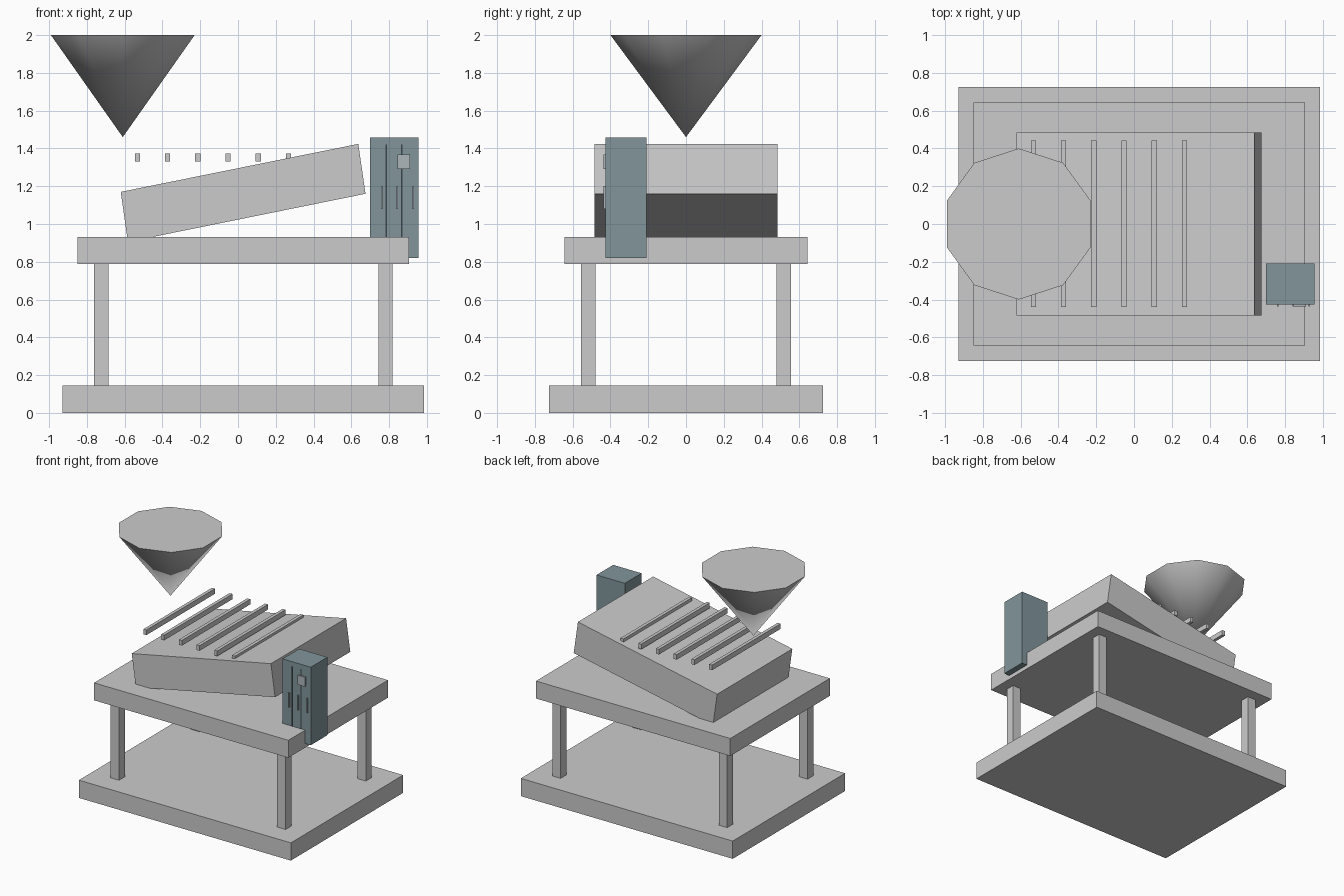
import bpy, bmesh, math

if "Cube" in bpy.data.objects:
    bpy.data.objects.remove(bpy.data.objects["Cube"])


def material(name, rgb):
    m = bpy.data.materials.new(name)
    m.diffuse_color = (*rgb, 1)
    m.use_nodes = True
    m.node_tree.nodes["Principled BSDF"].inputs["Base Color"].default_value = m.diffuse_color
    return m


def prism(name, profile, y0, y1, mat=None):
    """Extrude an x-z profile along y."""
    bm = bmesh.new()
    face = bm.faces.new([bm.verts.new((x, y0, z)) for x, z in profile])
    ext = bmesh.ops.extrude_face_region(bm, geom=[face])
    new = [g for g in ext["geom"] if isinstance(g, bmesh.types.BMVert)]
    bmesh.ops.translate(bm, verts=new, vec=(0, y1 - y0, 0))
    bmesh.ops.recalc_face_normals(bm, faces=bm.faces)
    mesh = bpy.data.meshes.new(name)
    bm.to_mesh(mesh)
    bm.free()
    ob = bpy.data.objects.new(name, mesh)
    bpy.context.collection.objects.link(ob)
    if mat:
        mesh.materials.append(mat)
    return ob


def box(name, x0, x1, y0, y1, z0, z1, mat=None):
    return prism(name, [(x0, z0), (x1, z0), (x1, z1), (x0, z1)], y0, y1, mat)


# Base slab, legs and table slab
box("base_slab", -0.93, 0.985, -0.725, 0.725, 0, 0.145)
box("table_slab", -0.85, 0.905, -0.643, 0.643, 0.787, 0.93)
for side, x in (("left", -0.724), ("right", 0.781)):
    for end, y in (("front", -0.518), ("back", 0.518)):
        box(f"{end}_{side}_leg", x - 0.038, x + 0.038, y - 0.038, y + 0.038, 0.145, 0.787)

# Tilted, slightly sheared bed
prism("tilted_bed", [(-0.621, 1.17), (-0.583, 0.905), (0.675, 1.16), (0.637, 1.424)],
      -0.485, 0.485)

# Row of cross bars
for i in range(6):
    x = -0.533 + 0.16 * i
    box(f"cross_bar_{i + 1}", x - 0.0135, x + 0.0135, -0.44, 0.443, 1.33, 1.372)

# Ten-sided feed hopper, point downwards
bpy.ops.mesh.primitive_cone_add(vertices=10, radius1=0, radius2=0.4, depth=0.54,
                                location=(-0.61, 0, 1.73))
bpy.context.object.name = "feed_hopper"
bpy.ops.object.shade_smooth_by_angle(angle=math.radians(40))

# Control cabinet
steel = material("cabinet_paint", (0.22, 0.30, 0.33))
dark = material("dark_gap", (0.04, 0.06, 0.07))
trim = material("trim_grey", (0.42, 0.47, 0.50))
box("control_cabinet", 0.70, 0.955, -0.425, -0.21, 0.82, 1.457, steel)

# Door gaps, handles and display panel on the cabinet front
for i, x in enumerate((0.785, 0.868)):
    box(f"door_gap_{i + 1}", x - 0.004, x + 0.004, -0.427, -0.42, 0.86, 1.42, dark)
for i, x in enumerate((0.762, 0.844, 0.927)):
    box(f"door_handle_{i + 1}", x - 0.004, x + 0.004, -0.437, -0.42, 1.08, 1.20, trim)
box("display_panel", 0.845, 0.91, -0.437, -0.42, 1.29, 1.367, trim)
